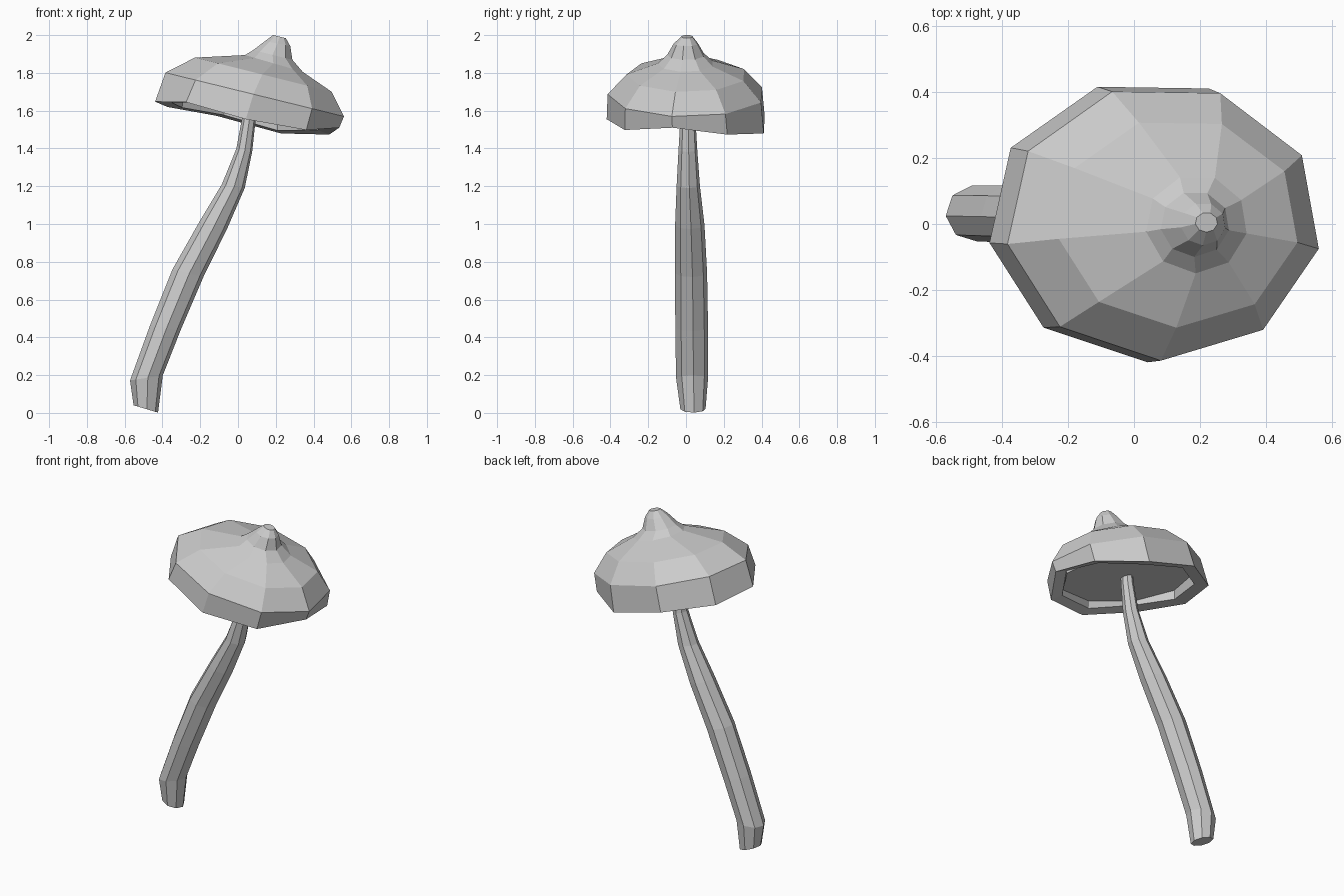
import bpy
import bmesh
from math import cos, sin, radians, tau

old = bpy.data.objects.get("Cube")
if old:
    bpy.data.objects.remove(old, do_unlink=True)

grey = bpy.data.materials.new("plain grey")
grey.use_nodes = True
GREY = (0.6, 0.6, 0.6, 1)
grey.diffuse_color = GREY
grey.node_tree.nodes["Principled BSDF"].inputs["Base Color"].default_value = GREY


def ring(sides, phase, cx, cy, cz, rx, ry, slope, wobble=None):
    """Elliptical ring whose height falls by slope along x."""
    points = []
    for i in range(sides):
        a = radians(phase) + tau * i / sides
        x = rx * cos(a)
        lift = wobble[i] if wobble else 0
        points.append((cx + x, cy + ry * sin(a), cz - slope * x + lift))
    return points


def loft(name, rings):
    """Skin a stack of rings and close both ends with flat caps."""
    bm = bmesh.new()
    loops = [[bm.verts.new(p) for p in r] for r in rings]
    for low, high in zip(loops, loops[1:]):
        for i in range(len(low)):
            j = (i + 1) % len(low)
            bm.faces.new((low[i], low[j], high[j], high[i]))
    bm.faces.new(loops[0])
    bm.faces.new(loops[-1])
    bmesh.ops.recalc_face_normals(bm, faces=bm.faces[:])
    mesh = bpy.data.meshes.new(name)
    bm.to_mesh(mesh)
    bm.free()
    mesh.materials.append(grey)
    obj = bpy.data.objects.new(name, mesh)
    bpy.context.collection.objects.link(obj)
    return obj


# Cap: flat recessed underside, wavy lip, shoulder and a small nub on top
lip_wave = (0.047, 0, -0.045, -0.02, -0.025, -0.01, 0.02, -0.007, 0)
cap_layers = [
    # centre x, centre y, centre z, radius x, radius y, slope, wave
    (0.06, 0.01, 1.61, 0.41, 0.355, 0.22),
    (0.06, 0.01, 1.57, 0.415, 0.36, 0.2, lip_wave),
    (0.05, 0.01, 1.56, 0.495, 0.43, 0.2, lip_wave),
    (0.09, 0.005, 1.685, 0.48, 0.42, 0.245),
    (0.135, 0.005, 1.79, 0.368, 0.32, 0.25),
    (0.19, 0, 1.85, 0.155, 0.15, 0.29),
    (0.185, 0, 1.895, 0.105, 0.10, 0.25),
    (0.21, 0, 1.955, 0.068, 0.065, 0.2),
    (0.22, 0.005, 1.992, 0.034, 0.03, 0.25),
]
loft("mushroom_cap", [ring(9, -11, *layer) for layer in cap_layers])

# Stem: leaning, gently bent and tapering upwards
stem_layers = [
    # centre x, centre y, centre z, radius x, radius y, slope
    (-0.488, 0.037, 0.021, 0.065, 0.067, 0.3),
    (-0.485, 0.032, 0.185, 0.087, 0.085, -0.15),
    (-0.385, 0.03, 0.45, 0.08, 0.087, 0.2),
    (-0.265, 0.027, 0.74, 0.082, 0.085, 0.25),
    (-0.13, 0.02, 0.995, 0.072, 0.078, 0.3),
    (-0.025, 0.012, 1.2, 0.061, 0.062, 0.15),
    (0.033, 0.01, 1.39, 0.042, 0.05, 0.2),
    (0.058, 0.01, 1.56, 0.036, 0.04, 0.15),
    (0.065, 0.01, 1.63, 0.034, 0.038, 0.15),
]
loft("mushroom_stem", [ring(8, 5, *layer) for layer in stem_layers])
